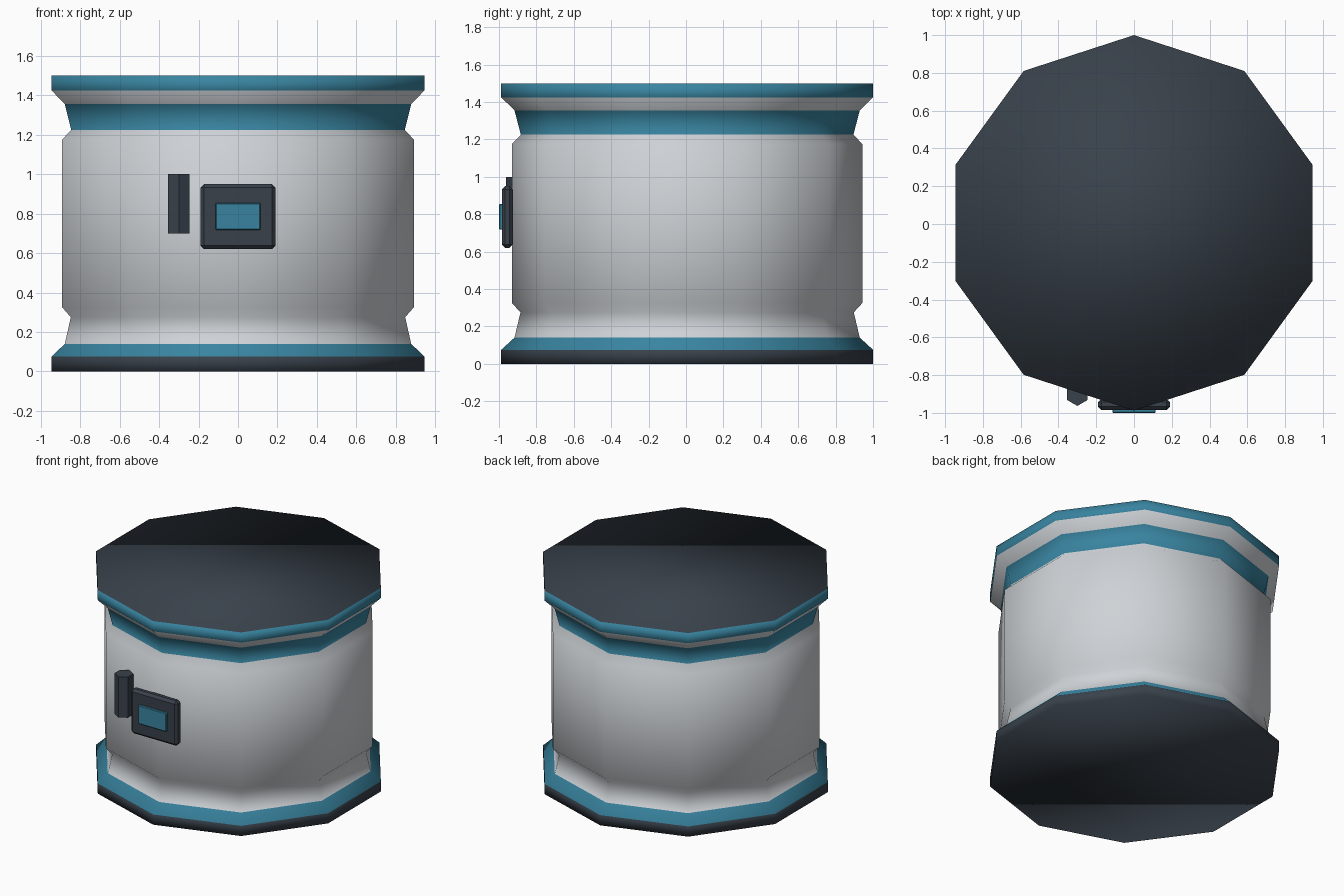
import bpy, bmesh, math

if "Cube" in bpy.data.objects:
    bpy.data.objects.remove(bpy.data.objects["Cube"])

CY = 0.006  # body axis sits slightly behind centre, leaving room for the panel


def material(name, rgb):
    m = bpy.data.materials.new(name)
    m.diffuse_color = (*rgb, 1)
    m.use_nodes = True
    m.node_tree.nodes["Principled BSDF"].inputs["Base Color"].default_value = m.diffuse_color
    return m


DARK = material("dark", (0.04, 0.053, 0.07))
TEAL = material("teal", (0.04, 0.23, 0.35))
LIGHT = material("light_grey", (0.62, 0.65, 0.68))
MATS = [DARK, TEAL, LIGHT]


def add_object(name, bm, mats):
    bmesh.ops.recalc_face_normals(bm, faces=bm.faces)
    me = bpy.data.meshes.new(name)
    bm.to_mesh(me)
    bm.free()
    for m in mats:
        me.materials.append(m)
    ob = bpy.data.objects.new(name, me)
    bpy.context.collection.objects.link(ob)
    return ob


def lathe(name, profile, bands, sides):
    """Stack polygon rings from (radius, z); bands holds a material index per strip."""
    bm = bmesh.new()
    rings = []
    for r, z in profile:
        angles = [math.pi / 2 + i * math.tau / sides for i in range(sides)]
        rings.append([bm.verts.new((r * math.cos(a), CY + r * math.sin(a), z)) for a in angles])
    for lo, hi, mat in zip(rings, rings[1:], bands):
        for i in range(sides):
            j = (i + 1) % sides
            bm.faces.new((lo[i], lo[j], hi[j], hi[i])).material_index = mat
    bm.faces.new(rings[0][::-1]).material_index = 0
    bm.faces.new(rings[-1]).material_index = 0
    for f in bm.faces:
        f.smooth = True
    return add_object(name, bm, MATS)


def box(name, x, y, z, mat, bevel):
    """Chamfered box from (min, max) ranges."""
    bm = bmesh.new()
    bmesh.ops.create_cube(bm, size=1)
    for v in bm.verts:
        v.co = [(a + b) / 2 + c * (b - a) for c, (a, b) in zip(v.co, (x, y, z))]
    bmesh.ops.bevel(bm, geom=bm.edges[:], offset=bevel, segments=1,
                    affect='EDGES', profile=0.5)
    return add_object(name, bm, [mat])


# Ten-sided drum with flared base and rim
lathe("drum_body",
      [(0.994, 0), (0.994, 0.075), (0.923, 0.14), (0.891, 0.275), (0.937, 0.325),
       (0.937, 1.175), (0.889, 1.225), (0.923, 1.355), (0.994, 1.425), (0.994, 1.5)],
      [0, 1, 2, 2, 2, 2, 1, 2, 1], 10)

# Control panel and its screen
box("control_panel", (-0.19, 0.19), (-0.985, -0.925), (0.62, 0.95), DARK, 0.018)
box("panel_screen", (-0.115, 0.115), (-1.0, -0.975), (0.717, 0.855), TEAL, 0.005)

# Six-sided upright handle beside the panel
bm = bmesh.new()
bmesh.ops.create_cone(bm, cap_ends=True, segments=6, radius1=0.063, radius2=0.063, depth=0.3)
if max(v.co.x for v in bm.verts) > 0.06:  # point a corner to the front
    for v in bm.verts:
        v.co.x, v.co.y = -v.co.y, v.co.x
bmesh.ops.translate(bm, verts=bm.verts, vec=(-0.3, -0.9, 0.85))
add_object("side_handle", bm, [DARK])
